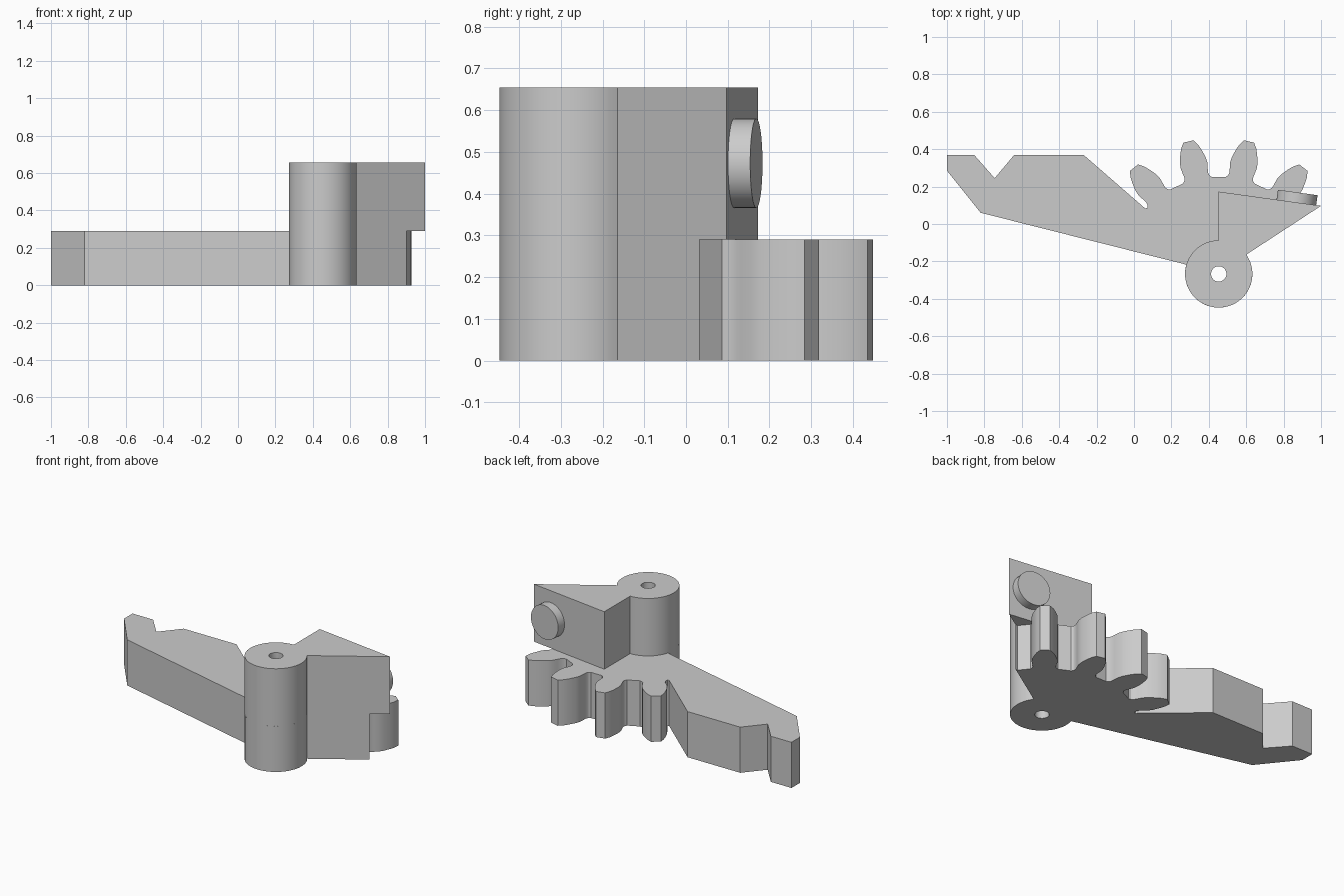
import bpy, bmesh
from math import radians, cos, sin
from mathutils import Vector

cube = bpy.data.objects.get("Cube")
if cube:
    bpy.data.objects.remove(cube)

HUB = Vector((0.453, -0.267))
HUB_R, BORE_R = 0.18, 0.041
PLATE_H, TOP = 0.29, 0.655
PITCH = 360 / 14

grey = bpy.data.materials.new("plain grey")
grey.use_nodes = True
colour = (0.6, 0.6, 0.6, 1)
grey.diffuse_color = colour
grey.node_tree.nodes["Principled BSDF"].inputs["Base Color"].default_value = colour


def polar(r, angle):
    """Point at a radius and angle around the hub axis."""
    a = radians(angle)
    return (HUB.x + r * cos(a), HUB.y + r * sin(a))


def hub_arc(start, end, steps=48):
    return [polar(HUB_R, start + (end - start) * i / steps) for i in range(steps + 1)]


def smooth(obj):
    bpy.ops.object.select_all(action='DESELECT')
    obj.select_set(True)
    bpy.context.view_layer.objects.active = obj
    bpy.ops.object.shade_smooth_by_angle(angle=radians(25))


def prism(name, outline, z0, z1):
    """Extrude a flat outline between two heights."""
    bm = bmesh.new()
    face = bm.faces.new([bm.verts.new((x, y, z0)) for x, y in outline])
    ext = bmesh.ops.extrude_face_region(bm, geom=[face])
    top = [v for v in ext["geom"] if isinstance(v, bmesh.types.BMVert)]
    bmesh.ops.translate(bm, verts=top, vec=(0, 0, z1 - z0))
    bmesh.ops.recalc_face_normals(bm, faces=bm.faces)
    mesh = bpy.data.meshes.new(name)
    bm.to_mesh(mesh)
    bm.free()
    mesh.materials.append(grey)
    obj = bpy.data.objects.new(name, mesh)
    bpy.context.collection.objects.link(obj)
    return obj


def cylinder(name, radius, depth, centre, axis=(0, 0, 1)):
    bpy.ops.mesh.primitive_cylinder_add(
        vertices=48, radius=radius, depth=depth, location=centre,
        rotation=Vector(axis).to_track_quat('Z', 'Y').to_euler())
    obj = bpy.context.object
    obj.name = name
    obj.data.materials.append(grey)
    smooth(obj)
    return obj


# Tooth flank from root to tip: radius and half angle in degrees
flank = [(0.52, 8.7), (0.53, 7.4), (0.545, 6.8), (0.57, 6.9), (0.60, 7.0),
         (0.63, 6.4), (0.67, 5.0), (0.70, 3.8), (0.727, 2.2)]
teeth = []
for i in (-1.5, -0.5, 0.5, 1.5):
    mid = 90 + i * PITCH
    teeth += [polar(r, mid - h) for r, h in flank]
    teeth += [polar(r, mid + h) for r, h in reversed(flank)]

# Lower plate: notched arm, hub base and gear sector
arm_top = [(0.06, 0.083), (-0.27, 0.37), (-0.64, 0.37), (-0.745, 0.245),
           (-0.855, 0.37), (-1.0, 0.37), (-1.0, 0.285), (-0.82, 0.06)]
valley_start = [(0.90, 0.032), polar(0.52, 34.5)]
plate = prism("gear_arm_plate",
              hub_arc(164, 395) + valley_start + teeth + arm_top, 0, PLATE_H)

# Upper block: hub barrel with a wedge-shaped lug
wedge = [(1.0, 0.097), (0.453, 0.173)]
block = prism("hub_and_wedge_block", hub_arc(90, 395) + wedge, PLATE_H, TOP)

# Bore through the hub
cutter = cylinder("bore_cutter", BORE_R, 2, (HUB.x, HUB.y, 0.3))
cutter.hide_render = True
for part in (plate, block):
    smooth(part)
    mod = part.modifiers.new("bore", 'BOOLEAN')
    mod.operation = 'DIFFERENCE'
    mod.solver = 'EXACT'
    mod.object = cutter
    bpy.ops.object.modifier_apply(modifier=mod.name)
bpy.data.objects.remove(cutter)

# Round button on the rear face of the wedge
normal = Vector((0.138, 0.99, 0)).normalized()
face_point = Vector((0.868, 0.115, 0.473))
cylinder("rear_button", 0.107, 0.074, face_point + normal * 0.017, normal)
